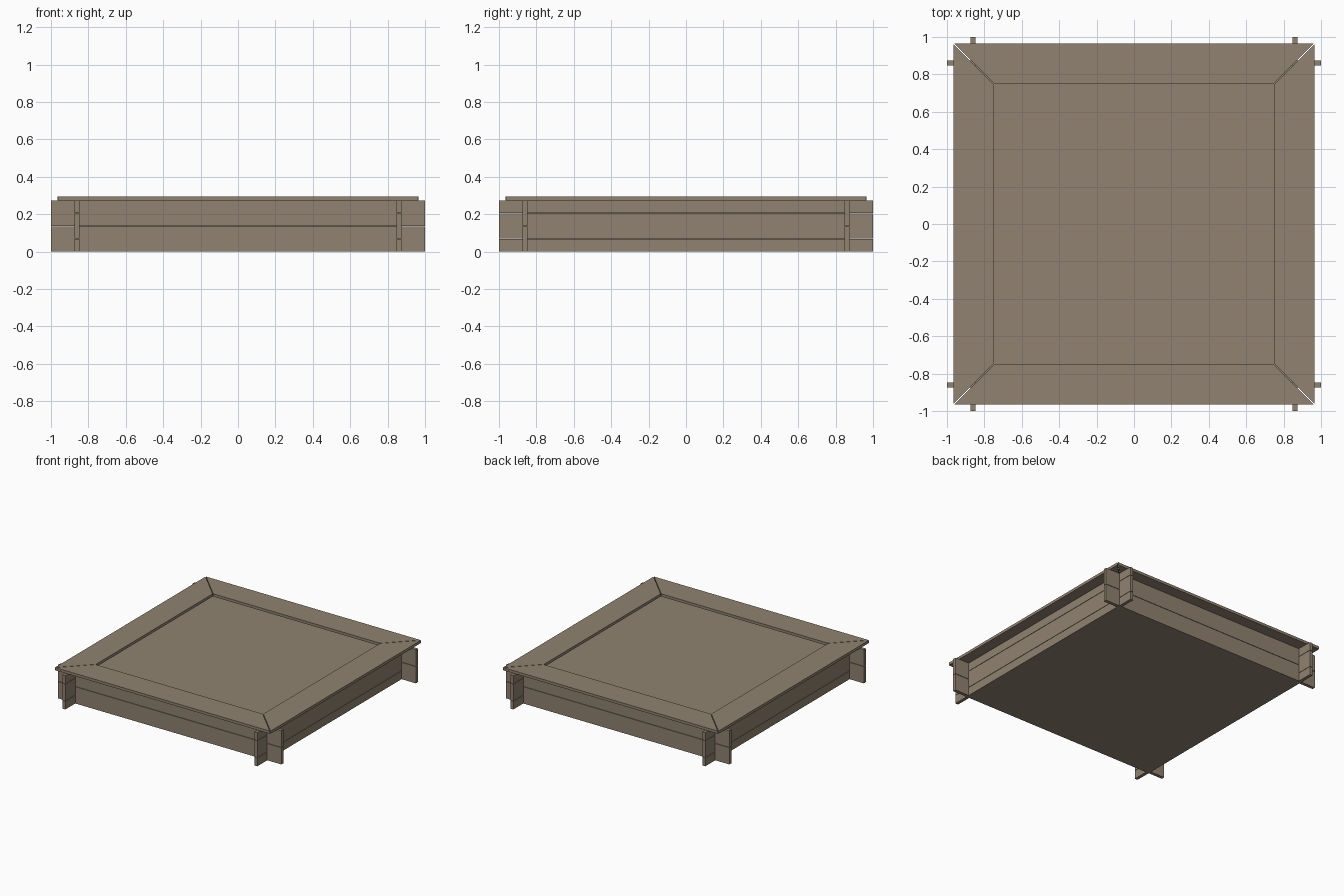
import bpy, bmesh, math
from mathutils import Matrix

if "Cube" in bpy.data.objects:
    bpy.data.objects.remove(bpy.data.objects["Cube"])

wood = bpy.data.materials.new("weathered brown")
wood.diffuse_color = (0.278, 0.226, 0.160, 1)
wood.use_nodes = True
wood.node_tree.nodes["Principled BSDF"].inputs["Base Color"].default_value = wood.diffuse_color


def prism(name, outline, z0, z1, turn=0):
    """Extrude a flat outline from z0 to z1, turned about the z axis."""
    bm = bmesh.new()
    face = bm.faces.new([bm.verts.new((x, y, z0)) for x, y in outline])
    top = bmesh.ops.extrude_face_region(bm, geom=[face])["geom"]
    verts = [v for v in top if isinstance(v, bmesh.types.BMVert)]
    bmesh.ops.translate(bm, verts=verts, vec=(0, 0, z1 - z0))
    bmesh.ops.rotate(bm, verts=bm.verts, cent=(0, 0, 0),
                     matrix=Matrix.Rotation(math.radians(turn), 3, 'Z'))
    bmesh.ops.recalc_face_normals(bm, faces=bm.faces)
    me = bpy.data.meshes.new(name)
    bm.to_mesh(me)
    bm.free()
    me.materials.append(wood)
    ob = bpy.data.objects.new(name, me)
    bpy.context.collection.objects.link(ob)
    return ob


def rect(x0, x1, y0, y1):
    return [(x0, y0), (x1, y0), (x1, y1), (x0, y1)]


INNER, OUTER, GAP = 0.847, 0.873, 0.0015
WALL_TOP, TOP = 0.273, 0.295
two_rows = [(0, 0.137 - GAP), (0.137 + GAP, WALL_TOP)]
three_rows = [(0, 0.068 - GAP), (0.068 + GAP, 0.206 - GAP), (0.206 + GAP, WALL_TOP)]

for i, side in enumerate(("front", "right", "back", "left")):
    # interlocking wall planks, staggered in height on neighbouring sides
    for n, (z0, z1) in enumerate(three_rows if i % 2 else two_rows):
        prism(f"{side}_plank_{n + 1}", rect(-1, 1, -OUTER, -INNER), z0, z1, 90 * i)
    # mitred seat board with a narrow gap at each corner
    a, b, g = 0.965, 0.75, 0.003
    prism(f"{side}_seat_board", [(-a + g, -a), (a - g, -a), (b - g, -b), (-b + g, -b)],
          WALL_TOP, TOP, 90 * i)

# sand filling
prism("sand_fill", rect(-INNER, INNER, -INNER, INNER), 0, 0.245)
